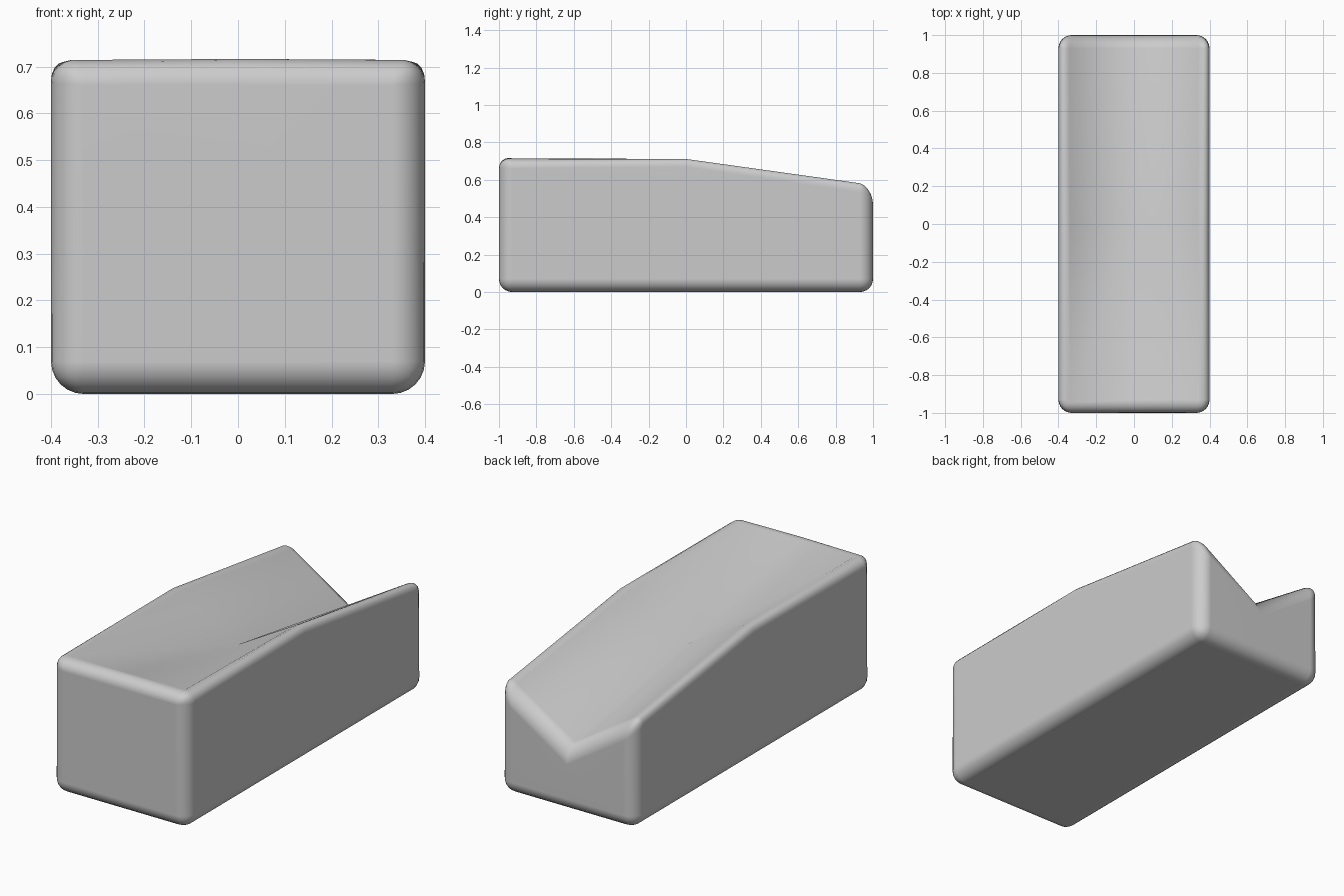
import bpy, bmesh

if "Cube" in bpy.data.objects:
    bpy.data.objects.remove(bpy.data.objects["Cube"])

# Rounded block whose top sinks into a V-shaped valley towards the back
xs, ys = (-0.4, 0.0, 0.4), (-1.0, 0.0, 1.0)
side_z = (0.73, 0.738, 0.595)      # outer rim heights, front to back
centre_z = (0.73, 0.51, 0.335)     # valley floor heights, front to back

bm = bmesh.new()
top = [[bm.verts.new((x, y, centre_z[j] if x == 0 else side_z[j])) for x in xs]
       for j, y in enumerate(ys)]
base = [bm.verts.new((x, y, 0)) for x, y in ((-0.4, -1), (0.4, -1), (0.4, 1), (-0.4, 1))]

# Top: each quarter is split from its outer corner to the centre
top_faces = set()
c = top[1][1]
for j in (0, 2):
    for i in (0, 2):
        corner = top[j][i]
        top_faces.add(bm.faces.new((corner, top[j][1], c)))
        top_faces.add(bm.faces.new((corner, c, top[1][i])))

# Sides and bottom
rims = ([top[0][i] for i in (0, 1, 2)], [top[j][2] for j in (0, 1, 2)],
        [top[2][i] for i in (2, 1, 0)], [top[j][0] for j in (2, 1, 0)])
for k, rim in enumerate(rims):
    bm.faces.new([base[k], base[(k + 1) % 4]] + rim[::-1])
bm.faces.new(base[::-1])
bmesh.ops.recalc_face_normals(bm, faces=bm.faces)

# Round all outer edges, leaving the valley creases alone
outer = [e for e in bm.edges if not all(f in top_faces for f in e.link_faces)]
bmesh.ops.bevel(bm, geom=outer, offset=0.07, offset_type='OFFSET', segments=6,
                profile=0.5, affect='EDGES', clamp_overlap=True)
bmesh.ops.recalc_face_normals(bm, faces=bm.faces)
for f in bm.faces:
    f.smooth = True

mesh = bpy.data.meshes.new("notched_block")
bm.to_mesh(mesh)
bm.free()
block = bpy.data.objects.new("notched_block", mesh)
bpy.context.collection.objects.link(block)

grey = bpy.data.materials.new("light grey")
grey.diffuse_color = (0.6, 0.6, 0.6, 1)
grey.use_nodes = True
grey.node_tree.nodes["Principled BSDF"].inputs["Base Color"].default_value = grey.diffuse_color
mesh.materials.append(grey)

# Keep the broad faces evenly shaded
block.modifiers.new("even_shading", 'WEIGHTED_NORMAL')
